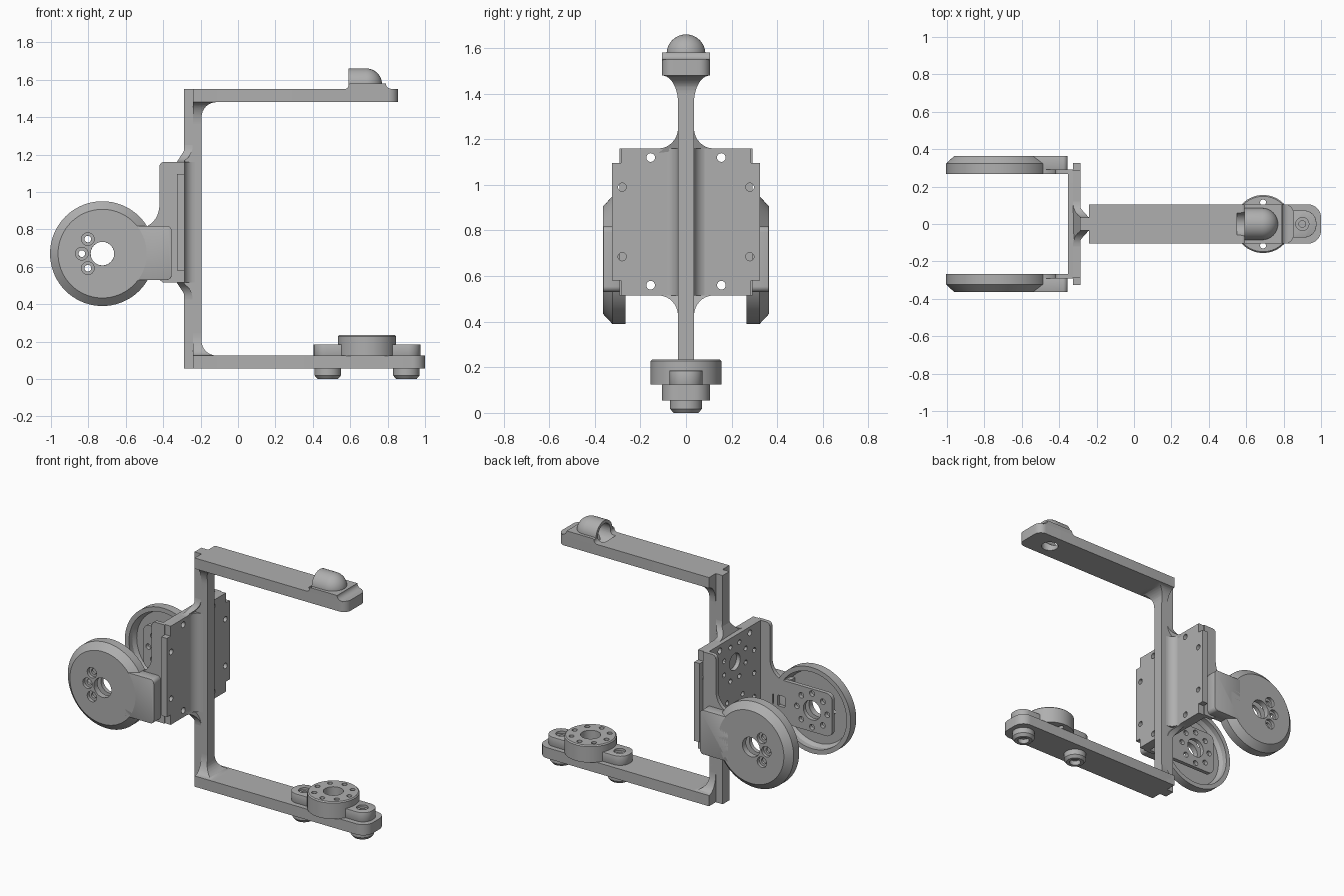
import bpy, bmesh
from math import sin, cos, pi, radians

cube = bpy.data.objects.get("Cube")
if cube:
    bpy.data.objects.remove(cube, do_unlink=True)

grey = bpy.data.materials.new("plain_grey")
grey.use_nodes = True
grey.diffuse_color = (0.43, 0.43, 0.43, 1)
grey.node_tree.nodes["Principled BSDF"].inputs["Base Color"].default_value = grey.diffuse_color
parts = []


def place(axis, u, v, w):
    return {"x": (w, u, v), "y": (u, w, v), "z": (u, v, w)}[axis]


def finish(name, bm):
    bmesh.ops.remove_doubles(bm, verts=bm.verts, dist=1e-5)
    bmesh.ops.recalc_face_normals(bm, faces=bm.faces)
    mesh = bpy.data.meshes.new(name)
    bm.to_mesh(mesh)
    bm.free()
    mesh.materials.append(grey)
    obj = bpy.data.objects.new(name, mesh)
    bpy.context.collection.objects.link(obj)
    parts.append(obj)
    return obj


def prism(name, axis, pts, a, b):
    """Extrude a flat outline along an axis."""
    bm = bmesh.new()
    low = [bm.verts.new(place(axis, u, v, a)) for u, v in pts]
    high = [bm.verts.new(place(axis, u, v, b)) for u, v in pts]
    bm.faces.new(low)
    bm.faces.new(high)
    for i in range(len(pts)):
        j = (i + 1) % len(pts)
        bm.faces.new((low[i], low[j], high[j], high[i]))
    return finish(name, bm)


def lathe(name, axis, centre, profile, steps=64):
    """Turn a closed (radius, position) profile around an axis."""
    bm = bmesh.new()
    rings = [[bm.verts.new(place(axis, centre[0] + r * cos(2 * pi * k / steps),
                                 centre[1] + r * sin(2 * pi * k / steps), w))
              for r, w in profile] for k in range(steps)]
    n = len(profile)
    for k in range(steps):
        p, q = rings[k], rings[(k + 1) % steps]
        for i in range(n):
            j = (i + 1) % n
            if profile[i][0] or profile[j][0]:
                bm.faces.new((p[i], p[j], q[j], q[i]))
    return finish(name, bm)


def arc(cu, cv, ru, a0, a1, n=8, rv=None):
    rv = rv or ru
    angles = [radians(a0 + (a1 - a0) * i / n) for i in range(n + 1)]
    return [(cu + ru * cos(t), cv + rv * sin(t)) for t in angles]


def rect(u0, u1, v0, v1, r0=0.001, r1=None):
    """Rectangle with corner radius r0 on the low u side and r1 on the high side."""
    r1 = r1 or r0
    return (arc(u1 - r1, v1 - r1, r1, 0, 90) + arc(u0 + r0, v1 - r0, r0, 90, 180)
            + arc(u0 + r0, v0 + r0, r0, 180, 270) + arc(u1 - r1, v0 + r1, r1, 270, 360))


def box(name, x, y, z):
    return prism(name, "z", [(x[0], y[0]), (x[1], y[0]), (x[1], y[1]), (x[0], y[1])], *z)


def drill(axis, u, v, r, a, b, n=24):
    return prism("cutter", axis, arc(u, v, r, 0, 360 - 360 / n, n - 1), a, b)


def ring(u, v, radius, count, start=0.0):
    return [(u + radius * cos(start + 2 * pi * k / count),
             v + radius * sin(start + 2 * pi * k / count)) for k in range(count)]


def apply(obj, kind, **settings):
    mod = obj.modifiers.new(kind, kind)
    for key, value in settings.items():
        setattr(mod, key, value)
    bpy.context.view_layer.objects.active = obj
    bpy.ops.object.modifier_apply(modifier=mod.name)


def cut(targets, cutters):
    for c in cutters:
        for t in targets:
            apply(t, "BOOLEAN", operation="DIFFERENCE", object=c, solver="EXACT")
        parts.remove(c)
        bpy.data.objects.remove(c, do_unlink=True)


def bevel(obj, width):
    apply(obj, "BEVEL", width=width, segments=2, angle_limit=radians(50))


def mirror_y(obj):
    apply(obj, "MIRROR", use_axis=(False, True, False))


def both_sides(half):
    return half + [(-u, v) for u, v in reversed(half)]


# Upright, with a flared and filleted elbow at each end
MID = 0.8025
box("upright", (-0.29, -0.195), (-0.035, 0.035), (0.055, 1.55))
for s, name in ((1, "upper_elbow"), (-1, "lower_elbow")):
    half = [(0.035, 1.3)] + arc(0.105, 1.36, 0.07, 180, 90, 10, 0.12) + [(0.105, 1.55)]
    outline = [(y, MID + s * (z - MID)) for y, z in both_sides(half)]
    elbow = prism(name, "x", outline, -0.24, -0.11)
    corner = arc(-0.115, 1.4, 0.08, 180, 90) + [(0, 1.48), (0, 1.2), (-0.195, 1.2)]
    cut([elbow], [prism("cutter", "y", [(x, MID + s * (z - MID)) for x, z in corner], -1, 1)])

# Mounting plate with stepped corners
plate_half = [(0.285, 0.515), (0.285, 0.58), (0.325, 0.58), (0.325, 1.095),
              (0.285, 1.095), (0.285, 1.16)]
plate = prism("mounting_plate", "x", both_sides(plate_half), -0.327, -0.287)
cut([plate], [drill("x", s * 0.28, z, 0.018, -1, 1) for s in (-1, 1) for z in (0.685, 0.99)])

# Fillets joining the plate to the upright, along its sides and ends
fillet = prism("plate_fillet", "z",
               both_sides([(0.1, -0.29)] + arc(0.1, -0.23, 0.065, 270, 180, 8, 0.06)), 0.515, 1.16)
for v in fillet.data.vertices:
    v.co.x, v.co.y = v.co.y, v.co.x
fillet.data.flip_normals()
for s, name in ((1, "upper_flare"), (-1, "lower_flare")):
    mid = 0.8375
    half = [(0.12, 1.14), (0.12, 1.16)] + arc(0.12, 1.25, 0.085, 270, 180, 8, 0.09)
    flare = prism(name, "x", [(y, mid + s * (z - mid)) for y, z in both_sides(half)],
                  -0.327, -0.255)
    for v in flare.data.vertices:
        rise = max(0, abs(v.co.z - mid) - 0.3225)
        if v.co.x < -0.3:
            v.co.x = min(-0.285, v.co.x + 0.65 * rise)
        else:
            v.co.x = -0.287 + 0.045 * max(0, 1 - (abs(v.co.y) - 0.035) / 0.05)

# Bracket back panel with a central bore and a grid of screw holes
panel = prism("bracket_panel", "x", rect(-0.29, 0.29, 0.515, 1.16), -0.354, -0.327)
bores = [(y, z, 0.016) for y, z in ring(0, 0.99, 0.12, 8, pi / 8)]
bores += [(s * 0.2, z, 0.016) for s in (-1, 1) for z in (0.685, 0.84, 0.99)]
bores += [(s * 0.08, z, 0.016) for s in (-1, 1) for z in (0.62, 0.75)]
cut([panel], [drill("x", 0, 0.99, 0.055, -0.4, -0.32)])
cut([panel], [drill("x", y, z, r, -0.4, -0.32, 12) for y, z, r in bores])
cut([panel, plate], [drill("x", s * 0.155, z, 0.019, -1, 0) for s in (-1, 1) for z in (0.56, 1.12)])

# Side arms reaching from the bracket into the wheels
WX, WZ = -0.725, 0.67
profile = ([(-0.327, 0.515), (-0.327, 1.16)] + arc(-0.395, 1.135, 0.025, 90, 180, 6)
           + arc(-0.52, 0.93, 0.1, 0, -90, 8, 0.12)
           + arc(-0.83, 0.77, 0.04, 90, 180, 6) + arc(-0.83, 0.57, 0.04, 180, 270, 6)
           + [(-0.42, 0.53), (-0.40, 0.515)])
side_arm = prism("side_arms", "y", profile, 0.266, 0.292)
cut([side_arm], [drill("y", WX, WZ, 0.063, 0.2, 0.4),
                 prism("cutter", "y", rect(-0.53, -0.44, 0.635, 0.705, 0.01), 0.2, 0.4)])
cut([side_arm], [drill("y", x, z, 0.018, 0.2, 0.4, 16) for x, z in ring(WX, WZ, 0.11, 8)])
mirror_y(side_arm)

# Hollow wheel covers with a chamfered rim and three countersunk holes
wheel = lathe("wheel_covers", "y", (WX, WZ),
              [(0.28, 0.266), (0.28, 0.323), (0.237, 0.363), (0.063, 0.363),
               (0.063, 0.325), (0.235, 0.325), (0.25, 0.3), (0.25, 0.266)], 72)
for angle in (135, 180, 225):
    x, z = WX + 0.11 * cos(radians(angle)), WZ + 0.11 * sin(radians(angle))
    cut([wheel], [drill("y", x, z, 0.018, 0.2, 0.4), drill("y", x, z, 0.034, 0.342, 0.4)])
mirror_y(wheel)

# Clamping tabs between wheel covers and bracket
tab = prism("wheel_tabs", "y", rect(-0.56, -0.355, 0.53, 0.818, 0.001, 0.025), 0.288, 0.363)
bevel(tab, 0.012)
mirror_y(tab)

# Upper arm with a hollow rounded cap
upper = prism("upper_arm", "z", rect(-0.237, 0.855, -0.105, 0.105, 0.02, 0.05), 1.48, 1.55)
base = prism("cap_base", "y", [(0.57, 1.545)] + arc(0.57, 1.575, 0.022, -90, 0, 5, 0.025)
             + [(0.6, 1.58), (0.785, 1.58)] + arc(0.825, 1.58, 0.035, 180, 270, 6, 0.03)
             + [(0.825, 1.545)], -0.105, 0.105)


def capsule(name, r, x0, x1):
    nose = [(v, u) for u, v in arc(x1, 0, r, 90, 0, 12)]
    nose[-1] = (0, x1 + r)
    return lathe(name, "x", (0, 1.575), [(0, x0), (r, x0)] + nose, 48)


cap = capsule("rounded_cap", 0.085, 0.592, 0.685)
cut([cap, base, upper], [capsule("cutter", 0.065, 0.55, 0.685),
                         drill("z", 0.685, 0, 0.052, 1.4, 1.58)])

# Lower arm carrying a drilled hub, two ears and screw feet
HX = 0.69
lower = prism("lower_arm", "z", rect(-0.237, 1.0, -0.105, 0.105, 0.02, 0.07), 0.055, 0.125)
hub = lathe("hub", "z", (HX, 0), [(0.06, 0.124), (0.155, 0.124), (0.155, 0.228),
                                  (0.148, 0.235), (0.06, 0.235)])
cut([hub], [drill("z", x, y, 0.016, 0, 1, 16) for x, y in ring(HX, 0, 0.115, 8)])
for s, name in ((1, "left"), (-1, "right")):
    x = HX + s * 0.21
    ends = sorted((HX + s * 0.1, HX + s * 0.285))
    radii = (0.001, 0.065) if s > 0 else (0.065, 0.001)
    ear = prism(name + "_hub_ear", "z", rect(*ends, -0.072, 0.072, *radii), 0.124, 0.185)
    bevel(ear, 0.008)
    cut([ear], [drill("z", x, 0, 0.035, 0.17, 0.3), drill("z", x, 0, 0.018, 0.1, 0.3)])
    lathe(name + "_screw_foot", "z", (x, 0),
          [(0, 0.06), (0.07, 0.06), (0.07, 0.018), (0.055, 0), (0.035, 0),
           (0.035, 0.03), (0, 0.03)], 40)

# Smooth shading with sharp edges kept
bpy.ops.object.select_all(action="DESELECT")
for obj in parts:
    obj.select_set(True)
bpy.context.view_layer.objects.active = parts[0]
bpy.ops.object.shade_smooth_by_angle(angle=radians(30))
